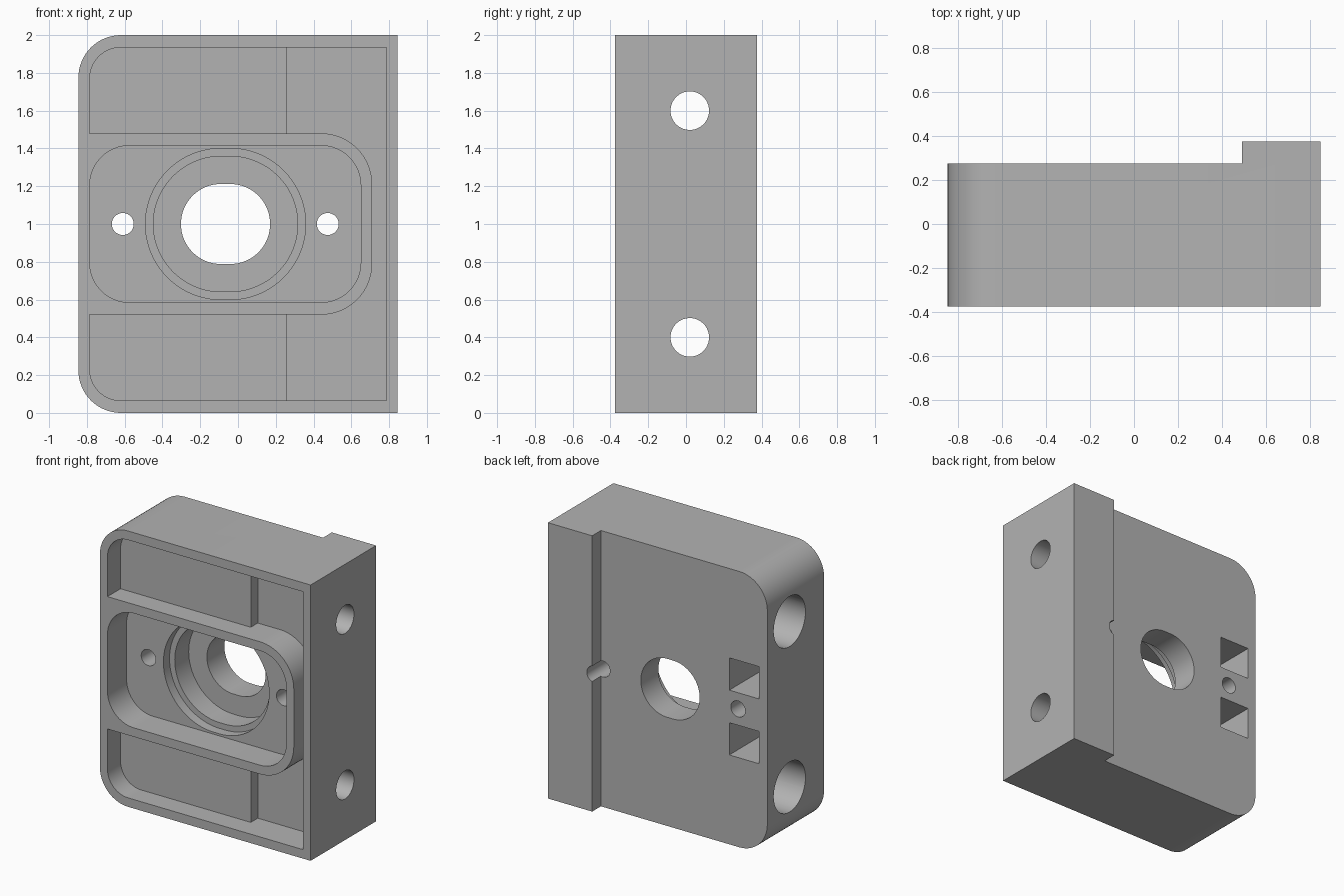
import bpy
import bmesh
from math import cos, sin, pi, radians

if "Cube" in bpy.data.objects:
    bpy.data.objects.remove(bpy.data.objects["Cube"], do_unlink=True)

FRONT, BACK, LEDGE = -0.375, 0.275, 0.375
MID = 1.0  # height of the mirror plane


def arc(cx, cz, r, start, end, steps=16):
    """Points along an arc, angles in degrees."""
    return [(cx + r * cos(radians(start + (end - start) * i / steps)),
             cz + r * sin(radians(start + (end - start) * i / steps)))
            for i in range(steps + 1)]


def rounded(x0, x1, z0, z1, bl=0, br=0, tr=0, tl=0):
    """Rectangle with a separate radius for each corner."""
    pts = []
    for x, z, r, sx, sz, a in ((x0, z0, bl, 1, 1, 180), (x1, z0, br, -1, 1, 270),
                               (x1, z1, tr, -1, -1, 0), (x0, z1, tl, 1, -1, 90)):
        pts += arc(x + sx * r, z + sz * r, r, a, a + 90) if r else [(x, z)]
    return pts


def slot(cx, cz, r, half=0.024):
    """Circle stretched sideways by a short straight run."""
    return (arc(cx + half, cz, r, -90, 90, 40) + arc(cx - half, cz, r, 90, 270, 40))


def circle(cx, cz, r):
    return arc(cx, cz, r, 0, 360, 64)[:-1]


def prism(name, profile, d0, d1, axis="Y"):
    """Extrude a profile from d0 to d1 along the given axis."""
    def place(u, v, d):
        return (u, d, v) if axis == "Y" else (d, u, v)
    bm = bmesh.new()
    a = [bm.verts.new(place(u, v, d0)) for u, v in profile]
    b = [bm.verts.new(place(u, v, d1)) for u, v in profile]
    bm.faces.new(a)
    bm.faces.new(b[::-1])
    n = len(profile)
    for i in range(n):
        j = (i + 1) % n
        bm.faces.new((a[i], b[i], b[j], a[j]))
    bmesh.ops.recalc_face_normals(bm, faces=bm.faces)
    mesh = bpy.data.meshes.new(name)
    bm.to_mesh(mesh)
    bm.free()
    obj = bpy.data.objects.new(name, mesh)
    bpy.context.scene.collection.objects.link(obj)
    return obj


# Housing block, rounded along one side
block = prism("housing_block", rounded(-0.845, 0.845, 0, 2, bl=0.225, tl=0.225),
              FRONT, LEDGE)

grey = bpy.data.materials.new("plain_grey")
grey.use_nodes = True
colour = (0.45, 0.45, 0.45, 1)
grey.diffuse_color = colour
grey.node_tree.nodes["Principled BSDF"].inputs["Base Color"].default_value = colour
block.data.materials.append(grey)


def cut(name, profile, d0, d1, axis="Y"):
    """Subtract a prism from the housing."""
    cutter = prism(name, profile, d0, d1, axis)
    cutter.hide_render = True
    cutter.data.materials.append(grey)
    mod = block.modifiers.new(name, "BOOLEAN")
    mod.operation = "DIFFERENCE"
    mod.solver = "EXACT"
    mod.object = cutter
    bpy.context.view_layer.objects.active = block
    bpy.ops.object.modifier_apply(modifier=name)
    bpy.data.objects.remove(cutter, do_unlink=True)


OUT = FRONT - 0.1

# Back step that leaves the ledge
cut("back_step", rounded(-1, 0.49, -0.1, 2.1), BACK, 0.6)

# Shallow front pockets above and below the middle
cut("upper_pocket", rounded(-0.785, 0.3, 1.48, 1.935, tl=0.165), OUT, FRONT + 0.15)
cut("lower_pocket", rounded(-0.785, 0.3, 0.065, 0.52, bl=0.165), OUT, FRONT + 0.15)

# Deeper pocket wrapping round the end of the middle wall
wrap = [(0.26, 1.935), (0.785, 1.935), (0.785, 0.065), (0.26, 0.065), (0.26, 0.52)]
wrap += arc(0.44, 0.79, 0.27, -90, 0) + arc(0.44, 1.21, 0.27, 0, 90) + [(0.26, 1.48)]
cut("wrap_pocket", wrap, OUT, FRONT + 0.23)

# Middle pocket with stepped bore
floor = FRONT + 0.22
cut("middle_pocket", rounded(-0.785, 0.65, 0.585, 1.415, 0.21, 0.21, 0.21, 0.21),
    OUT, floor)
cut("bore_lip", slot(-0.066, MID, 0.4), OUT, floor + 0.07)
cut("bore", slot(-0.066, MID, 0.358), OUT, 0.075)
cut("shaft_hole", slot(-0.066, MID, 0.212), OUT, 0.6)

# Screw holes either side of the bore
for side, x in (("right", -0.61), ("left", 0.475)):
    cut(side + "_screw_hole", circle(x, MID, 0.058), OUT, 0.6)

# Mirrored cross holes with wide ends, and square back sockets
for side, s in (("upper", 1), ("lower", -1)):
    cut(side + "_cross_hole", circle(0.02, MID + s * 0.6, 0.102), -1, 1, "X")
    cut(side + "_counterbore", circle(0.02, MID + s * 0.6, 0.182), -1, 0.195, "X")
    z = MID + s * 0.235
    cut(side + "_socket", rounded(-0.78, -0.54, z - 0.117, z + 0.117), -0.09, 0.6)

# Smooth curves, sharp edges
bpy.ops.object.select_all(action="DESELECT")
block.select_set(True)
bpy.context.view_layer.objects.active = block
bpy.ops.object.shade_smooth_by_angle(angle=radians(30))
